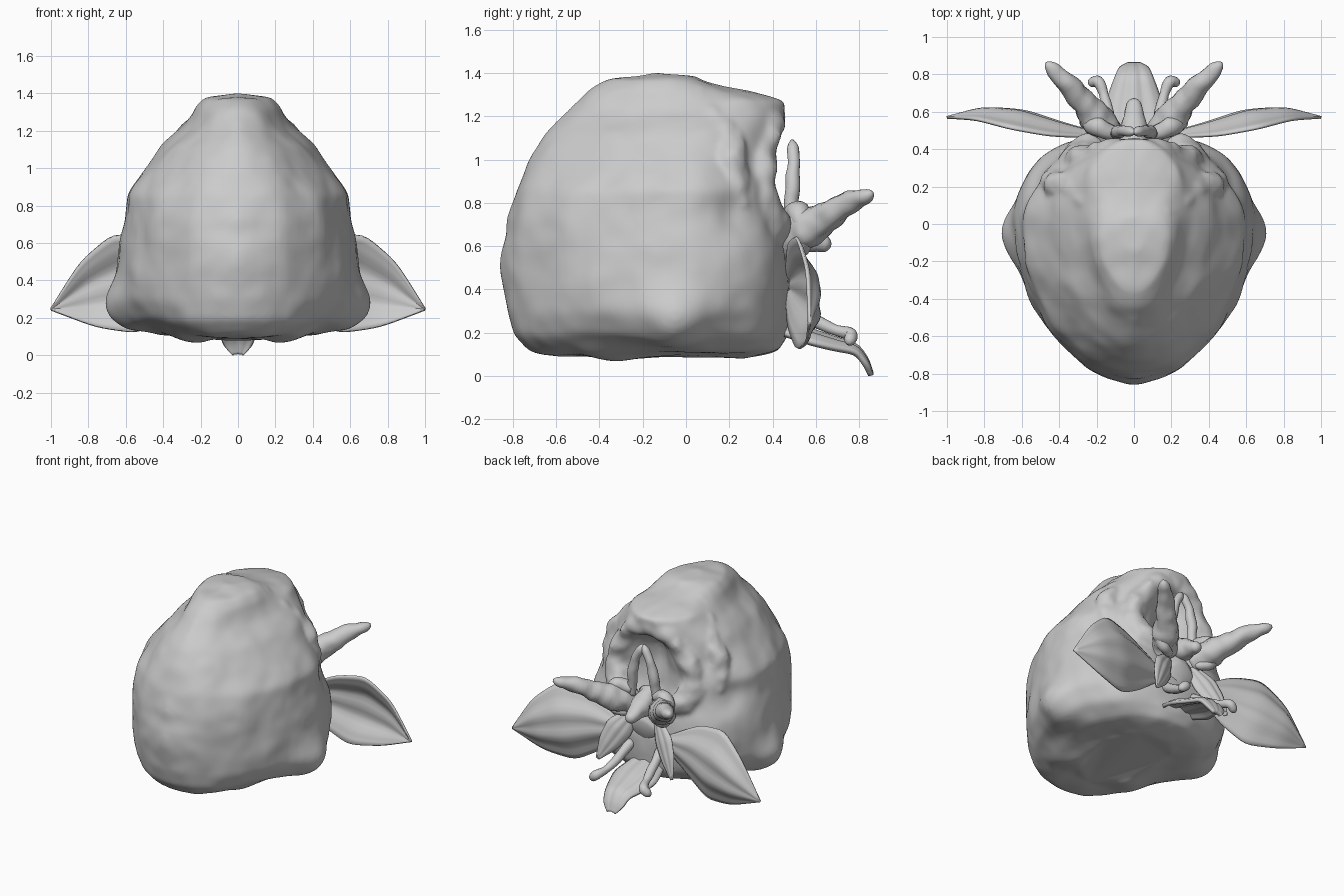
import bpy, bmesh, math
from mathutils import Vector, noise

if "Cube" in bpy.data.objects:
    bpy.data.objects.remove(bpy.data.objects["Cube"])


def lerp_rows(rows, t):
    f = max(0.0, min(1.0, t)) * (len(rows) - 1)
    i = min(int(f), len(rows) - 2)
    return [a + (b - a) * (f - i) for a, b in zip(rows[i], rows[i + 1])]


def finish(name, bm):
    bmesh.ops.recalc_face_normals(bm, faces=bm.faces)
    for f in bm.faces:
        f.smooth = True
    me = bpy.data.meshes.new(name)
    bm.to_mesh(me)
    bm.free()
    ob = bpy.data.objects.new(name, me)
    bpy.context.collection.objects.link(ob)
    return ob


def tube(name, pts, radii, lumps=0.0):
    # Swept round section through smoothed control points, rounded at the tip
    bm = bmesh.new()
    n, sides = 28, 14
    raw = [Vector(lerp_rows(pts, i / n)) for i in range(n + 1)]
    for _ in range(4):
        raw = [raw[0]] + [(raw[i - 1] + raw[i] * 2 + raw[i + 1]) / 4 for i in range(1, n)] + [raw[-1]]
    prev, side = None, None
    for i, c in enumerate(raw):
        d = (raw[min(i + 1, n)] - raw[max(i - 1, 0)]).normalized()
        if side is None:
            side = d.orthogonal().normalized()
        side = (side - d * side.dot(d)).normalized()
        up = d.cross(side)
        r = lerp_rows([(x, 0) for x in radii], i / n)[0]
        r *= (0.3, 0.7, 0.9)[n - i] if n - i < 3 else 1
        ring = []
        for j in range(sides):
            a = 2 * math.pi * j / sides
            p = c + (side * math.cos(a) + up * math.sin(a)) * r
            q = Vector((abs(p.x), p.y, p.z))
            ring.append(bm.verts.new(p + (p - c) * noise.noise(q * 14) * lumps))
        if prev:
            for j in range(sides):
                k = (j + 1) % sides
                bm.faces.new((prev[j], prev[k], ring[k], ring[j]))
        else:
            bm.faces.new(ring)
        prev = ring
    bm.faces.new(prev)
    return finish(name, bm)


def leaf(name, rows, side, up, cup, rib, thick=0.014):
    # Ribbed blade: rows hold (x, y, z, half width)
    bm = bmesh.new()
    side, up = Vector(side).normalized(), Vector(up).normalized()
    n, m = 24, 16
    data = [lerp_rows(rows, i / n) for i in range(n + 1)]
    for _ in range(3):
        data = [data[0]] + [[(a + 2 * b + c) / 4 for a, b, c in zip(data[i - 1], data[i], data[i + 1])]
                            for i in range(1, n)] + [data[-1]]
    grid = []
    for x, y, z, w in data:
        us = [j / m * 2 - 1 for j in range(m + 1)]
        grid.append([bm.verts.new(Vector((x, y, z)) + side * w * u
                     + up * w * (cup * u * u + rib * math.cos(3 * math.pi * u))) for u in us])
    for a, b in zip(grid, grid[1:]):
        for j in range(m):
            bm.faces.new((a[j], a[j + 1], b[j + 1], b[j]))
    ob = finish(name, bm)
    s = ob.modifiers.new("thickness", 'SOLIDIFY')
    s.thickness, s.offset = thick, 0
    return ob


# Boulder-like body: height, front y, back y, half width
rings = [(.085, -.5, .25, .22), (.115, -.72, .43, .42), (.19, -.80, .47, .57), (.3, -.83, .485, .635),
         (.45, -.845, .49, .645), (.6, -.85, .5, .63), (.72, -.835, .48, .615), (.86, -.79, .44, .6),
         (1.0, -.725, .43, .5), (1.12, -.65, .45, .41), (1.22, -.56, .47, .31), (1.275, -.51, .46, .27),
         (1.32, -.45, .25, .23), (1.37, -.35, .1, .18), (1.395, -.12, .04, .07)]
bm = bmesh.new()
N, S = 100, 112
prev = None
for i in range(N + 1):
    z, yf, yb, w = lerp_rows(rings, i / N)
    ym = yf + 0.62 * (yb - yf)
    ring = []
    for j in range(S):
        a = 2 * math.pi * j / S
        c, s = math.cos(a), math.sin(a)
        e = 2 / 2.1 if s > 0 else 2 / 1.85
        x = w * math.copysign(abs(c) ** e, c)
        y = ym + (yb - ym if s > 0 else ym - yf) * math.copysign(abs(s) ** e, s)
        ring.append(bm.verts.new((x, y, z)))
    if prev:
        for j in range(S):
            k = (j + 1) % S
            bm.faces.new((prev[j], prev[k], ring[k], ring[j]))
    else:
        bm.faces.new(ring)
    prev = ring
bm.faces.new(prev)
bmesh.ops.recalc_face_normals(bm, faces=bm.faces)
for _ in range(4):
    bmesh.ops.smooth_vert(bm, verts=bm.verts, factor=0.5, use_axis_x=True, use_axis_y=True, use_axis_z=True)
bm.normal_update()
# Bumps and hollows: centre (mirrored), radius, height
bumps = [((.63, -.05, .25), .14, .1), ((0, -.87, .5), .13, .02), ((0, -.85, .64), .06, -.012),
         ((.42, .3, .42), .17, .035), ((0, .47, .75), .2, -.17), ((0, .45, 1.0), .13, -.12),
         ((.3, -.5, 1.0), .15, -.015), ((.25, -.75, .8), .12, .015), ((.5, .2, .75), .1, -.04),
         ((.3, -.3, .09), .15, .025), ((.25, -.75, .15), .12, .02)]
moves = []
for v in bm.verts:
    q = Vector((abs(v.co.x), v.co.y, v.co.z))
    h = 0.018 * noise.noise(q * 4.5) + 0.005 * noise.noise(q * 11)
    for c, r, amp in bumps:
        h += amp * math.exp(-((q - Vector(c)).length / r) ** 2)
    moves.append(v.co + v.normal * h)
for v, p in zip(bm.verts, moves):
    v.co = p
body = finish("rock_body", bm)
folds = []

# Central lower petal, inner tongue and core
leaf("lower_petal", [(0, .42, .24, .12), (0, .58, .2, .17), (0, .70, .16, .13), (0, .79, .135, .095),
                     (0, .835, .07, .075), (0, .855, .01, .03)], (1, 0, 0), (0, .1, 1), -.25, .05, .025)
tube("flower_tongue", [(0, .4, .68), (0, .53, .64), (0, .6, .62), (0, .67, .6)], [.09, .07, .05, .03], .2)
tube("flower_core", [(0, .34, .5), (0, .43, .48), (0, .5, .46)], [.2, .15, .08], .2)

for s, tag in ((1, "right"), (-1, "left")):
    def mx(pts):
        return [(p[0] * s, *p[1:]) for p in pts]
    # Broad side leaves
    leaf("leaf_" + tag, mx([(.18, .48, .42, .05), (.4, .54, .42, .2), (.6, .605, .385, .275),
                            (.8, .62, .325, .18), (1.0, .57, .245, .003)]),
         (.25 * s, 0, 1), (0, -1, 0), .38, .04)
    # Horns with a swollen collar
    tube("horn_" + tag, mx([(.12, .44, .62), (.2, .56, .68), (.28, .66, .74), (.38, .78, .81), (.47, .86, .845)]),
         [.09, .09, .07, .05, .032], .25)
    tube("horn_collar_" + tag, mx([(.1, .48, .74), (.2, .52, .77), (.24, .54, .68), (.2, .54, .59), (.1, .5, .57)]),
         [.04, .05, .045, .04, .03], .2)
    # Curled tendrils beside the lower petal
    tube("tendril_" + tag, mx([(.12, .46, .34), (.14, .6, .25), (.16, .69, .21), (.19, .77, .19), (.24, .75, .15)]),
         [.035, .03, .026, .032, .028], .2)
    # Small inner petals
    leaf("inner_petal_" + tag, mx([(.1, .48, .56, .04), (.18, .54, .45, .09), (.24, .57, .34, .07),
                                   (.3, .59, .22, .01)]), (.8 * s, .2, .5), (0, 1, .2), -.3, .05)
    # Upright arch inside the hood
    tube("upright_arch_" + tag, mx([(.1, .48, .7), (.09, .49, .85), (.06, .5, .98), (0, .49, 1.09)]),
         [.03, .035, .03, .022], .2)
    # Hood rim folds, later fused into the body
    folds.append(tube("hood_fold_" + tag, mx([(0, .4, 1.2), (.14, .38, 1.17), (.22, .35, 1.05), (.29, .325, .92),
                      (.32, .33, .8), (.26, .41, .69), (.14, .45, .64)]),
                      [.075, .075, .075, .085, .09, .085, .05], .25))
    folds.append(tube("outer_fold_" + tag, mx([(.14, .05, 1.3), (.25, .12, 1.19), (.33, .2, 1.08), (.4, .2, .98),
                      (.43, .22, .85), (.41, .28, .72)]), [.06, .07, .08, .085, .08, .05], .25))

# Fuse folds into the body as one sculpted skin
bpy.ops.object.select_all(action='DESELECT')
for ob in folds + [body]:
    ob.select_set(True)
bpy.context.view_layer.objects.active = body
bpy.ops.object.join()
rm = body.modifiers.new("fuse", 'REMESH')
rm.mode, rm.voxel_size, rm.use_smooth_shade = 'VOXEL', 0.015, True
sm = body.modifiers.new("soften", 'SMOOTH')
sm.factor, sm.iterations = 0.5, 5
